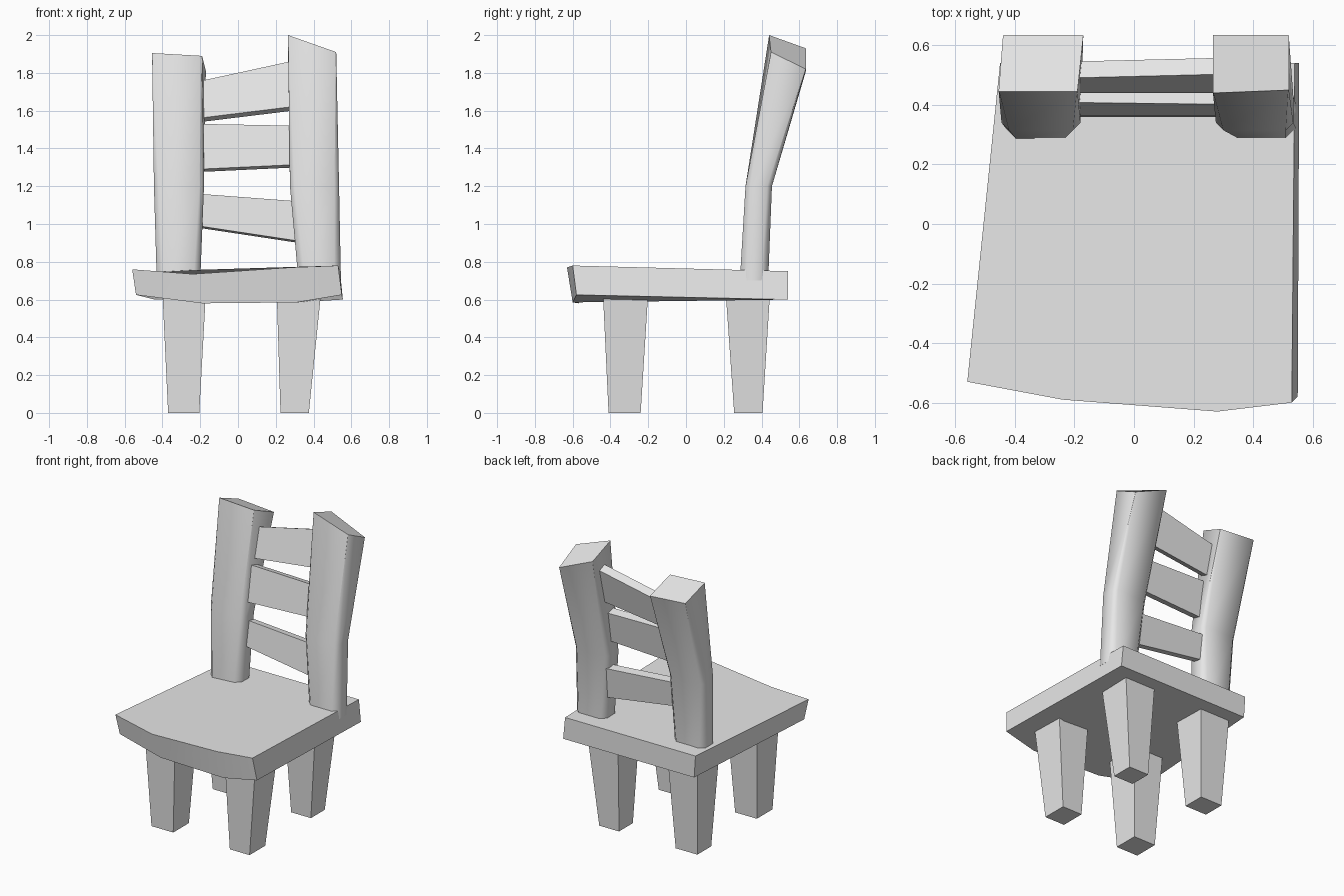
import bpy, bmesh, math
from mathutils import Vector

cube = bpy.data.objects.get("Cube")
if cube:
    bpy.data.objects.remove(cube, do_unlink=True)

grey = bpy.data.materials.new("plain grey")
grey.use_nodes = True
grey.diffuse_color = (0.8, 0.8, 0.8, 1)
grey.node_tree.nodes["Principled BSDF"].inputs["Base Color"].default_value = (0.8, 0.8, 0.8, 1)


def loft(name, rings, smooth=None):
    """Skin a stack of rings, each with the same number of points, and cap both ends."""
    bm = bmesh.new()
    loops = [[bm.verts.new(p) for p in ring] for ring in rings]
    n = len(loops[0])
    for low, high in zip(loops, loops[1:]):
        for i in range(n):
            j = (i + 1) % n
            bm.faces.new((low[i], low[j], high[j], high[i]))
    bm.faces.new(loops[0][::-1])
    bm.faces.new(loops[-1])
    bmesh.ops.recalc_face_normals(bm, faces=bm.faces)
    mesh = bpy.data.meshes.new(name)
    bm.to_mesh(mesh)
    bm.free()
    obj = bpy.data.objects.new(name, mesh)
    bpy.context.collection.objects.link(obj)
    mesh.materials.append(grey)
    if smooth:
        bpy.ops.object.select_all(action='DESELECT')
        obj.select_set(True)
        bpy.context.view_layer.objects.active = obj
        bpy.ops.object.shade_smooth_by_angle(angle=math.radians(smooth))
    return obj


def rect(x0, x1, y0, y1, z):
    return [(x0, y0, z), (x1, y0, z), (x1, y1, z), (x0, y1, z)]


def chamfered(corners, cut):
    """Replace each corner by two points, cut away from it along both edges."""
    pts = [Vector(c) for c in corners]
    ring = []
    for i, p in enumerate(pts):
        for q in (pts[i - 1], pts[(i + 1) % len(pts)]):
            ring.append(p + (q - p).normalized() * cut)
    return ring


# Seat: uneven slab with a bowed front edge
seat_top = [(-0.56, -0.53, 0.76), (-0.24, -0.59, 0.735), (0.28, -0.63, 0.77),
            (0.53, -0.60, 0.78), (0.54, 0.54, 0.75), (-0.45, 0.54, 0.75)]
seat_bottom = [(-0.54, -0.51, 0.625), (-0.19, -0.57, 0.58), (0.31, -0.60, 0.585),
               (0.55, -0.58, 0.625), (0.555, 0.54, 0.60), (-0.44, 0.54, 0.60)]
loft("seat", [seat_bottom, seat_top], smooth=30)

# Legs: tapered blocks running up into the seat
for side, top_x, foot_x in (("right", (-0.40, -0.17), (-0.37, -0.205)),
                            ("left", (0.205, 0.44), (0.225, 0.375))):
    for end, top_y, foot_y in (("front", (-0.44, -0.20), (-0.41, -0.24)),
                               ("back", (0.21, 0.445), (0.255, 0.405))):
        loft(f"{end}_{side}_leg", [rect(*foot_x, *foot_y, 0), rect(*top_x, *top_y, 0.64)])

# Back posts: bent upright beams, sharp at the top and softened lower down
right_top = [(-0.455, 0.445, 1.905), (-0.19, 0.445, 1.89),
             (-0.17, 0.635, 1.81), (-0.44, 0.635, 1.83)]
left_top = [(0.265, 0.44, 2.0), (0.52, 0.45, 1.91),
            (0.52, 0.635, 1.82), (0.265, 0.635, 1.93)]
for side, base_x, mid_x, top in (("right", (-0.43, -0.20), (-0.445, -0.18), right_top),
                                 ("left", (0.32, 0.545), (0.275, 0.535), left_top)):
    base = rect(*base_x, 0.285, 0.435, 0.70)
    middle = rect(*mid_x, 0.315, 0.455, 1.2)
    loft(f"{side}_back_post", [chamfered(base, 0.035), chamfered(middle, 0.025),
                               chamfered(top, 0.002)], smooth=50)


# Back slats: leaning planks between the posts
def slat(name, y, left_z, right_z, lean, depth=0.055):
    ends = []
    for x, (low, high) in ((-0.21, left_z), (0.32, right_z)):
        rise = (high - low) * lean
        drop = depth * lean * 1.5
        ends.append([(x, y, low), (x, y + rise, high),
                     (x, y + rise + depth, high - drop), (x, y + depth, low - drop)])
    loft(name, ends)


slat("lower_slat", 0.36, (0.99, 1.16), (0.91, 1.12), 0.12)
slat("middle_slat", 0.365, (1.29, 1.53), (1.315, 1.52), 0.18)
slat("upper_slat", 0.44, (1.56, 1.755), (1.625, 1.87), 0.26)
